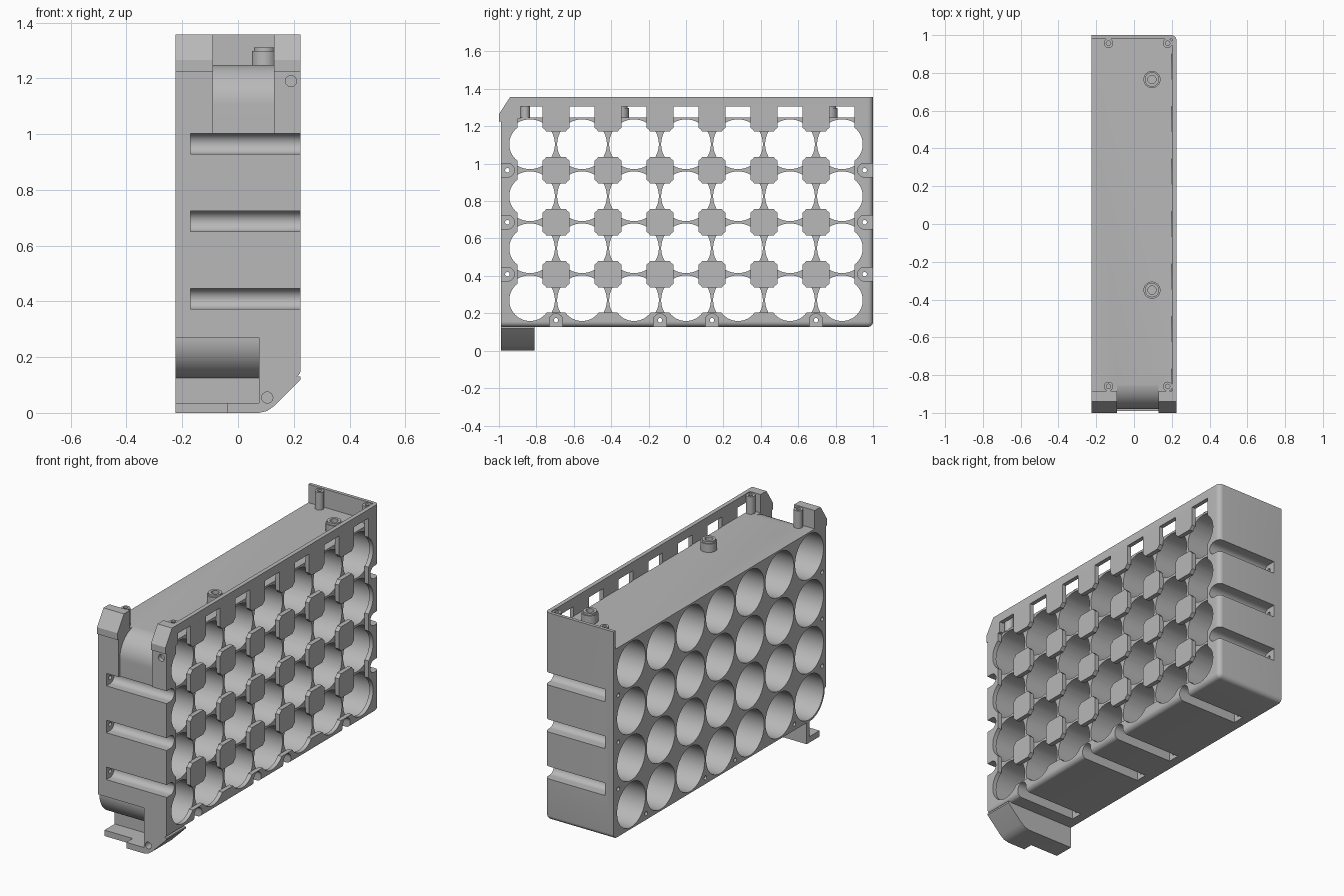
import bpy, bmesh, math
from mathutils import Vector

if "Cube" in bpy.data.objects:
    bpy.data.objects.remove(bpy.data.objects["Cube"], do_unlink=True)

gray = bpy.data.materials.new("matte gray")
gray.use_nodes = True
gray.diffuse_color = (0.48, 0.48, 0.48, 1)
gray.node_tree.nodes["Principled BSDF"].inputs["Base Color"].default_value = (0.48, 0.48, 0.48, 1)


def place(axis, p, q, t):
    return {"x": (t, p, q), "y": (p, t, q), "z": (p, q, t)}[axis]


def circle(p, q, r, start=0, sweep=360, n=48):
    # points of a circle, or of an arc when the sweep is not full
    steps = n if abs(sweep) == 360 else n + 1
    angles = [math.radians(start + sweep * i / n) for i in range(steps)]
    return [(p + r * math.cos(a), q + r * math.sin(a)) for a in angles]


def rect(p0, p1, q0, q1):
    return [(p0, q0), (p1, q0), (p1, q1), (p0, q1)]


def prisms(name, axis, profiles, t0, t1):
    # one object holding an extruded prism for each profile
    bm = bmesh.new()
    for prof in profiles:
        low = [bm.verts.new(place(axis, p, q, t0)) for p, q in prof]
        high = [bm.verts.new(place(axis, p, q, t1)) for p, q in prof]
        bm.faces.new(low)
        bm.faces.new(high[::-1])
        for i in range(len(prof)):
            j = (i + 1) % len(prof)
            bm.faces.new((low[i], high[i], high[j], low[j]))
    bmesh.ops.recalc_face_normals(bm, faces=bm.faces)
    mesh = bpy.data.meshes.new(name)
    bm.to_mesh(mesh)
    bm.free()
    mesh.materials.append(gray)
    ob = bpy.data.objects.new(name, mesh)
    bpy.context.collection.objects.link(ob)
    return ob


def combine(target, tool, operation="DIFFERENCE"):
    tool.hide_render = True
    mod = target.modifiers.new("bool", "BOOLEAN")
    mod.operation = operation
    mod.solver = "EXACT"
    mod.object = tool
    bpy.ops.object.select_all(action="DESELECT")
    target.select_set(True)
    bpy.context.view_layer.objects.active = target
    bpy.ops.object.modifier_apply(modifier=mod.name)
    bpy.data.objects.remove(tool, do_unlink=True)


def cut(target, axis, profiles, t0, t1):
    combine(target, prisms("cutter", axis, profiles, t0, t1))


def smooth(ob):
    bpy.ops.object.select_all(action="DESELECT")
    ob.select_set(True)
    bpy.context.view_layer.objects.active = ob
    bpy.ops.object.shade_smooth_by_angle(angle=math.radians(30))


W = 0.225                      # half width
LIP = 0.199                    # start of the retaining plate
DECK = 1.248
TOP = 1.357
PITCH = 0.278
cols = [(i - 3) * PITCH for i in range(7)]
rows = [0.27 + i * PITCH for i in range(4)]
cells = [(y, z) for y in cols for z in rows]

# body block, rounded where the back, bottom and plate sides meet
body = prisms("cell_holder", "x", [rect(-0.99, 1, 0.127, TOP)], -W, W)
bm = bmesh.new()
bm.from_mesh(body.data)
sides = [Vector((1, 0, 0)), Vector((0, 1, 0)), Vector((0, 0, -1))]
edges = [e for e in bm.edges
         if all(any(f.normal.dot(s) > 0.9 for s in sides) for f in e.link_faces)]
bmesh.ops.bevel(bm, geom=edges, offset=0.028, segments=6, profile=0.5, affect="EDGES")
bm.to_mesh(body.data)
bm.free()

# foot below the front edge
foot = [(W, 0.13), (W, 0.12), (0.13, 0.025), (0.105, 0.007), (0.075, 0), (-W, 0), (-W, 0.13)]
combine(body, prisms("foot", "y", [foot], -0.99, -0.81), "UNION")

# open tray above the deck, leaving the plate side and back wall
cut(body, "z", [rect(-0.3, 0.2, -1.1, 0.98)], DECK, 1.5)
cut(body, "z", [rect(-0.3, 0.3, -1.1, -0.9)], DECK, 1.5)

# cell bores, then retaining plate openings and strip channels
cut(body, "x", [circle(y, z, 0.133) for y, z in cells], -0.3, 0.2)
cut(body, "x", [circle(y, z, 0.111) for y, z in cells], LIP, 0.3)
half = 0.067
cut(body, "x", [rect(y - half, y + half, rows[0], 1.305) for y in cols], LIP, 0.3)
cut(body, "x", [rect(cols[0], cols[-1], z - half, z + half) for z in rows], LIP, 0.3)

# screw grooves along the front, back and bottom, with a hole at each end
grooves, holes = [], []
for z in [r + PITCH / 2 for r in rows[:3]]:
    for s in (-1, 1):
        y = s * 0.955
        arc = circle(y, z, 0.037, -90, -180 * s, 16)
        grooves.append(arc + [(s * 1.1, z + 0.037), (s * 1.1, z - 0.037)])
        holes.append(circle(y, z, 0.012, n=16))
for k in (-2.5, -0.5, 0.5, 2.5):
    y, z = k * PITCH, 0.163
    grooves.append(circle(y, z, 0.035, 0, 180, 16) + [(y - 0.035, 0.05), (y + 0.035, 0.05)])
    holes.append(circle(y, z, 0.012, n=16))
cut(body, "x", grooves, -0.17, 0.3)
cut(body, "x", holes, -0.3, -0.16)

# rounded cable paths over the top and bottom front edges
y0 = cols[0]
upper = [(-1.1, 1.0), (y0 - 0.145, 1.0)] + circle(y0, rows[3], 0.145, 180, -90, 20)
cut(body, "x", [upper + [(y0, 1.4), (-1.1, 1.4)]], -0.09, 0.13)
lower = [(-1.1, rows[0])] + circle(y0, rows[0], 0.145, 180, 90, 20)
cut(body, "x", [lower + [(y0, 0.035), (-1.1, 0.035)]], -0.3, 0.075)
cut(body, "x", [rect(-1.1, -0.93, -0.1, 0.06)], -0.3, -0.04)

# small round holes in the front face
cut(body, "y", [circle(0.105, 0.055, 0.02, n=24)], -1.1, -0.93)
cut(body, "y", [circle(0.19, 1.19, 0.02, n=24)], -1.1, -0.965)
smooth(body)

# hooked corner posts at the front
hook = [(-0.885, 1.225), (-0.885, TOP), (-0.94, TOP), (-1, 1.265), (-1, 1.225)]
hook[0] = (-0.97, 1.225)
hook.insert(1, (-0.885, DECK - 0.005))
for name, x0, x1 in (("right_post", -W, -0.09), ("left_post", 0.13, W)):
    smooth(prisms(name, "x", [hook], x0, x1))

# screw bosses in the tray corners
for i, (x, y) in enumerate([(-0.135, -0.86), (0.178, -0.86), (-0.135, 0.957), (0.178, 0.957)]):
    boss = prisms("corner_boss_%d" % (i + 1), "z", [circle(x, y, 0.025, n=24)], DECK - 0.005, 1.352)
    cut(boss, "z", [circle(x, y, 0.012, n=16)], 1.3, 1.5)
    smooth(boss)

# deck studs with a narrower rim and a central hole
for i, y in enumerate((-0.35, 0.765)):
    stud = prisms("deck_stud_%d" % (i + 1), "z", [circle(0.095, y, 0.045, n=32)], DECK - 0.005, 1.298)
    combine(stud, prisms("rim", "z", [circle(0.095, y, 0.038, n=32)], 1.28, 1.31), "UNION")
    cut(stud, "z", [circle(0.095, y, 0.022, n=24)], 1.26, 1.5)
    smooth(stud)
